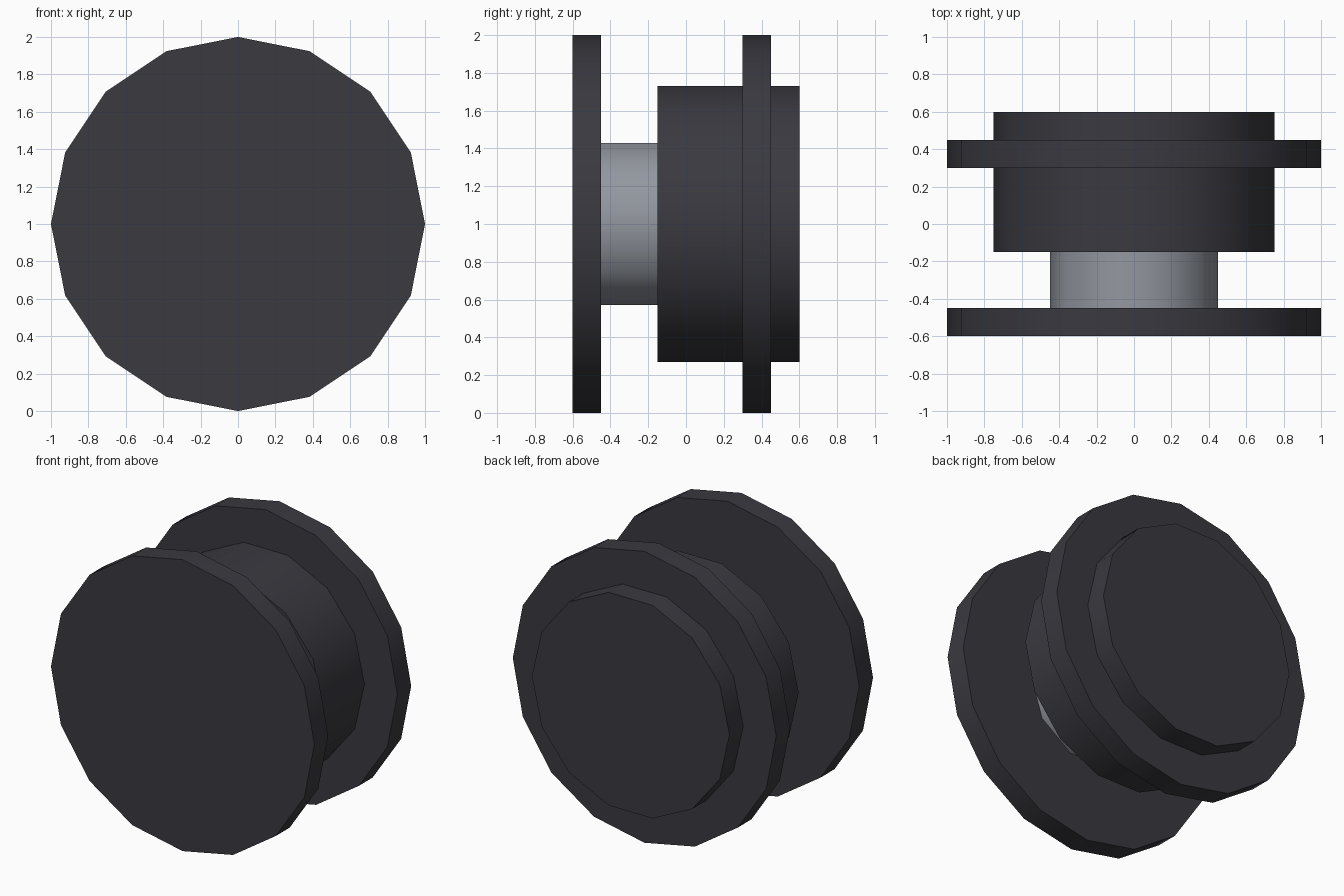
import bpy, math
from mathutils import Matrix

if "Cube" in bpy.data.objects:
    bpy.data.objects.remove(bpy.data.objects["Cube"])


def material(name, rgb):
    m = bpy.data.materials.new(name)
    m.diffuse_color = (*rgb, 1)
    m.use_nodes = True
    m.node_tree.nodes["Principled BSDF"].inputs["Base Color"].default_value = m.diffuse_color
    return m


dark = material("dark rubber", (0.042, 0.041, 0.051))
grey = material("grey metal", (0.29, 0.31, 0.35))


def disc(name, sides, radius, y0, y1, mat):
    """Prism lying along y, with corners exactly at +x and -x."""
    verts = [(radius * math.cos(2 * math.pi * i / sides), y,
              1 + radius * math.sin(2 * math.pi * i / sides))
             for y in (y0, y1) for i in range(sides)]
    faces = [tuple(range(sides)), tuple(reversed(range(sides, 2 * sides)))]
    for i in range(sides):
        j = (i + 1) % sides
        faces.append((i, i + sides, j + sides, j))
    me = bpy.data.meshes.new(name)
    me.from_pydata(verts, [], faces)
    me.materials.append(mat)
    ob = bpy.data.objects.new(name, me)
    bpy.context.collection.objects.link(ob)
    bpy.ops.object.select_all(action='DESELECT')
    ob.select_set(True)
    bpy.context.view_layer.objects.active = ob
    bpy.ops.object.shade_smooth_by_angle(angle=math.radians(50))
    return ob


# front and rear flanges
disc("front_flange", 16, 1.0, -0.6, -0.45, dark)
disc("rear_flange", 16, 1.0, 0.3, 0.45, dark)
# wide drum passing through the rear flange
disc("drum", 14, 0.75, -0.15, 0.6, dark)
# narrow neck joining the front flange to the drum
disc("neck", 10, 0.45, -0.55, 0.0, grey)
